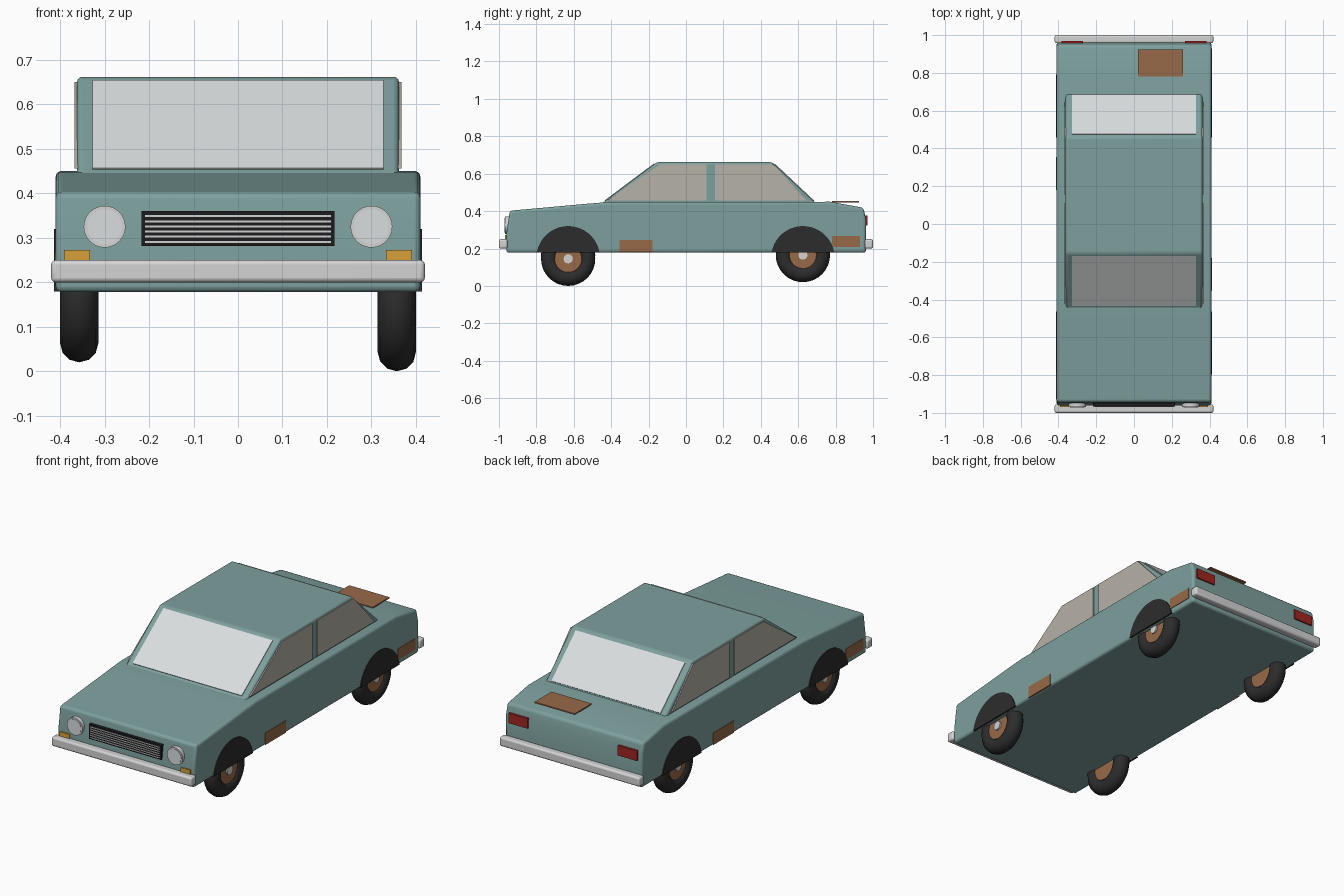
import bpy, bmesh, math
from mathutils import Vector, Matrix

if "Cube" in bpy.data.objects:
    bpy.data.objects.remove(bpy.data.objects["Cube"])


def material(name, r, g, b):
    m = bpy.data.materials.new(name)
    lin = [((c / 255 + 0.055) / 1.055) ** 2.4 for c in (r, g, b)]
    m.diffuse_color = (*lin, 1)
    m.use_nodes = True
    m.node_tree.nodes["Principled BSDF"].inputs["Base Color"].default_value = m.diffuse_color
    return m


PAINT = material("teal paint", 125, 160, 158)
GLASS = material("pale screen glass", 218, 222, 222)
SIDE_GLASS = material("warm side glass", 182, 178, 168)
CHROME = material("chrome", 212, 212, 212)
RUBBER = material("black rubber", 44, 44, 44)
GRILLE = material("grille black", 28, 28, 28)
RUST = material("rust brown", 152, 106, 72)
RED = material("tail red", 160, 38, 34)
AMBER = material("indicator amber", 214, 160, 56)


def finish(name, bm, mat, bevel=0.0, segments=3):
    bmesh.ops.recalc_face_normals(bm, faces=bm.faces)
    me = bpy.data.meshes.new(name)
    bm.to_mesh(me)
    bm.free()
    me.materials.append(mat)
    ob = bpy.data.objects.new(name, me)
    bpy.context.collection.objects.link(ob)
    if bevel:
        mod = ob.modifiers.new("bevel", "BEVEL")
        mod.width, mod.segments, mod.limit_method = bevel, segments, "ANGLE"
        mod.angle_limit = math.radians(25)
    bpy.context.view_layer.objects.active = ob
    ob.select_set(True)
    bpy.ops.object.shade_smooth_by_angle(angle=math.radians(35))
    ob.select_set(False)
    return ob


def prism(name, points, x0, x1, mat, bevel=0.0):
    """Extrude a (y, z) outline from x0 to x1."""
    bm = bmesh.new()
    face = bm.faces.new([bm.verts.new((x0, y, z)) for y, z in points])
    ext = bmesh.ops.extrude_face_region(bm, geom=[face])["geom"]
    verts = [v for v in ext if isinstance(v, bmesh.types.BMVert)]
    bmesh.ops.translate(bm, verts=verts, vec=(x1 - x0, 0, 0))
    return finish(name, bm, mat, bevel)


def box(name, x, y, z, mat, bevel=0.0):
    return prism(name, [(y[0], z[0]), (y[1], z[0]), (y[1], z[1]), (y[0], z[1])],
                 x[0], x[1], mat, bevel)


def disc(name, center, radius, depth, axis, mat, sides=32, bevel=0.0):
    bm = bmesh.new()
    rot = Vector((0, 0, 1)).rotation_difference(Vector(axis)).to_matrix().to_4x4()
    bmesh.ops.create_cone(bm, cap_ends=True, segments=sides, radius1=radius,
                          radius2=radius, depth=depth,
                          matrix=Matrix.Translation(center) @ rot)
    return finish(name, bm, mat, bevel)


def tyre(name, center, major, minor, nu=32, nv=12):
    bm = bmesh.new()
    rings = []
    for i in range(nu):
        a = math.tau * i / nu
        ring = []
        for j in range(nv):
            b = math.tau * j / nv
            r = major + minor * math.cos(b)
            ring.append(bm.verts.new((center[0] + minor * math.sin(b),
                                      center[1] + r * math.cos(a),
                                      center[2] + r * math.sin(a))))
        rings.append(ring)
    for i in range(nu):
        p, q = rings[i], rings[(i + 1) % nu]
        for j in range(nv):
            k = (j + 1) % nv
            bm.faces.new((p[j], p[k], q[k], q[j]))
    return finish(name, bm, RUBBER)


def screen(name, low, high, outward):
    """Thin sloping pane between two (y, z) points."""
    d = Vector(high) - Vector(low)
    n = Vector((-d.y, d.x)).normalized()
    if n.x * outward < 0:
        n = -n
    a, b = Vector(low), Vector(high)
    pts = [a - n * 0.003, b - n * 0.003, b + n * 0.004, a + n * 0.004]
    prism(name, [tuple(p) for p in pts], -0.327, 0.327, GLASS)


# Main body and cabin
prism("body", [(-0.96, 0.178), (-0.96, 0.28), (-0.942, 0.402), (-0.52, 0.44),
               (-0.42, 0.448), (0.77, 0.45), (0.948, 0.418), (0.962, 0.36),
               (0.962, 0.178)], -0.41, 0.41, PAINT, 0.013)
prism("cabin", [(-0.455, 0.437), (-0.155, 0.662), (0.46, 0.662), (0.70, 0.437)],
      -0.362, 0.362, PAINT, 0.012)

# Front and rear screens
screen("windscreen", (-0.433, 0.454), (-0.168, 0.652), -1)
screen("rear_screen", (0.682, 0.454), (0.474, 0.649), 1)

for side, s in (("left", -1), ("right", 1)):
    # Side windows either side of the centre pillar
    prism(f"{side}_front_window", [(-0.42, 0.456), (-0.14, 0.65), (0.11, 0.65), (0.11, 0.456)],
          s * 0.360, s * 0.368, SIDE_GLASS)
    prism(f"{side}_rear_window", [(0.155, 0.456), (0.155, 0.65), (0.465, 0.65), (0.645, 0.456)],
          s * 0.360, s * 0.368, SIDE_GLASS)

    for end, y in (("front", -0.63), ("rear", 0.625)):
        # Wheel arch: disc cut flat at the sill
        arc = [math.radians(10 + 160 * i / 20) for i in range(21)]
        prism(f"{side}_{end}_arch",
              [(y + 0.17 * math.cos(a), 0.15 + 0.17 * math.sin(a)) for a in arc],
              s * 0.38, s * 0.414, RUBBER)
        # Wheel, with one sagging corner
        z = 0.145 if (side, end) == ("right", "front") else 0.165
        tyre(f"{side}_{end}_tyre", (s * 0.357, y, z), 0.102, 0.043)
        disc(f"{side}_{end}_hub", (s * 0.357, y, z), 0.072, 0.06, (1, 0, 0), RUST)
        disc(f"{side}_{end}_hub_cap", (s * 0.385, y, z), 0.025, 0.02, (1, 0, 0), CHROME, 12)

    # Lamps
    disc(f"{side}_headlamp_rim", (s * 0.30, -0.957, 0.325), 0.047, 0.024, (0, 1, 0), CHROME)
    disc(f"{side}_headlamp_lens", (s * 0.30, -0.965, 0.325), 0.039, 0.012, (0, 1, 0), GLASS)
    box(f"{side}_indicator", sorted((s * 0.333, s * 0.391)), (-0.968, -0.95), (0.25, 0.273), AMBER)
    box(f"{side}_tail_lamp", sorted((s * 0.27, s * 0.385)), (0.95, 0.97), (0.322, 0.376), RED)

    # Rust patches, mirrored end for end between the two sides
    for name, y, z in (("sill", (-0.355, -0.18), (0.182, 0.246)),
                       ("corner", (0.78, 0.93), (0.208, 0.268))):
        box(f"{side}_{name}_rust", sorted((s * 0.405, s * 0.413)),
            sorted((s * y[0], s * y[1])), z, RUST)

box("boot_rust", (0.02, 0.26), (0.78, 0.924), (0.446, 0.453), RUST)

# Bumpers
box("front_bumper", (-0.42, 0.42), (-1.0, -0.955), (0.2, 0.25), CHROME, 0.01)
box("rear_bumper", (-0.42, 0.42), (0.957, 1.0), (0.2, 0.25), CHROME, 0.01)

# Grille with horizontal slats
box("grille", (-0.217, 0.217), (-0.966, -0.94), (0.281, 0.36), GRILLE)
for i in range(6):
    z = 0.291 + i * 0.0115
    box(f"grille_slat_{i + 1}", (-0.209, 0.209), (-0.969, -0.96), (z - 0.0022, z + 0.0022), CHROME)
